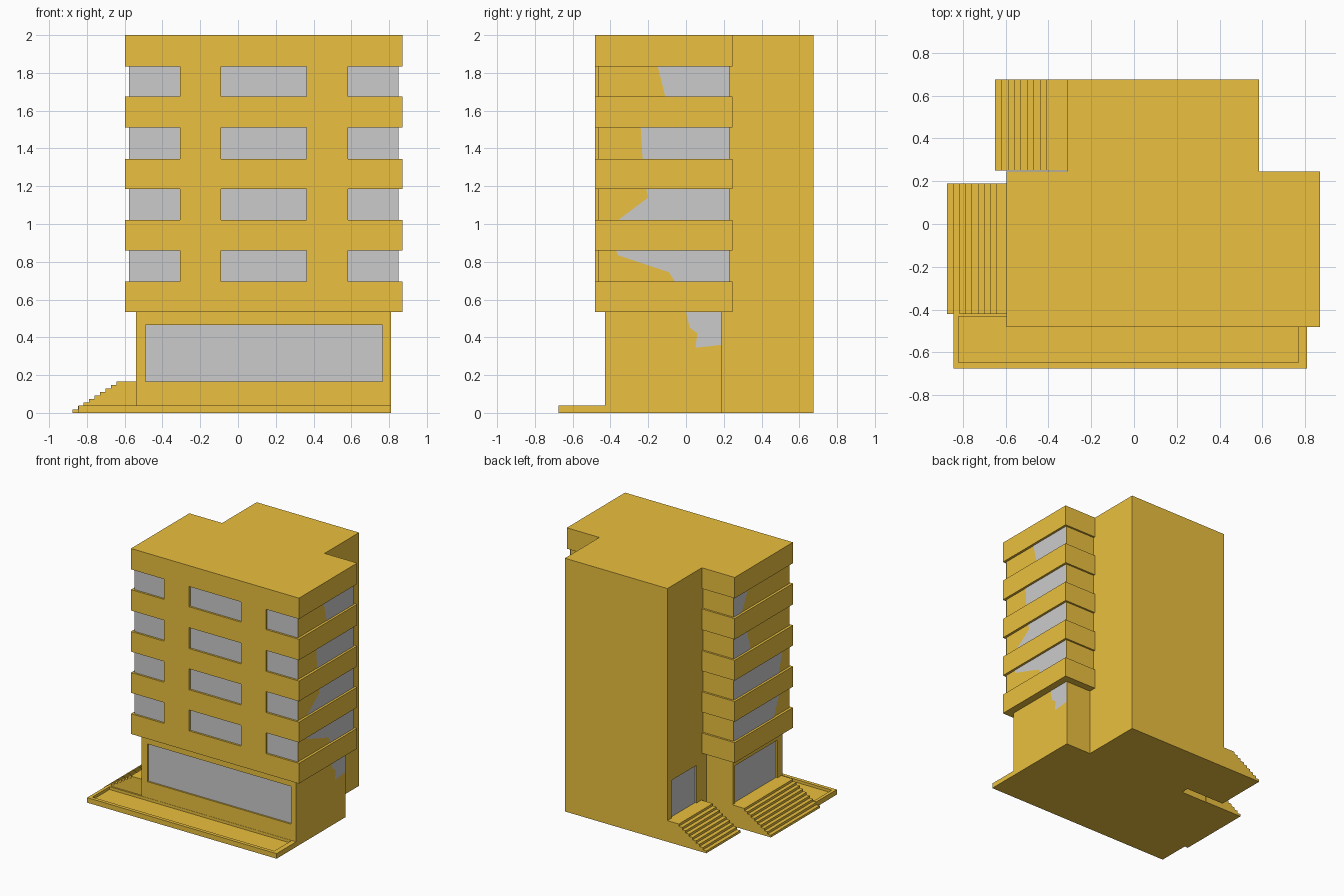
import bpy, bmesh
from mathutils import Vector

if "Cube" in bpy.data.objects:
    bpy.data.objects.remove(bpy.data.objects["Cube"])

ochre = bpy.data.materials.new("ochre_render")
ochre.diffuse_color = (0.83, 0.53, 0.05, 1)
ochre.use_nodes = True
ochre.node_tree.nodes["Principled BSDF"].inputs["Base Color"].default_value = ochre.diffuse_color


def finish(name, bm, mat=None):
    me = bpy.data.meshes.new(name)
    bm.to_mesh(me)
    bm.free()
    ob = bpy.data.objects.new(name, me)
    bpy.context.collection.objects.link(ob)
    if mat:
        me.materials.append(mat)
    return ob


def prism(name, pts, offset, mat=ochre):
    """Extrude a planar outline along an offset vector."""
    bm = bmesh.new()
    f = bm.faces.new([bm.verts.new(p) for p in pts])
    r = bmesh.ops.extrude_face_region(bm, geom=[f])
    vs = [v for v in r["geom"] if isinstance(v, bmesh.types.BMVert)]
    bmesh.ops.translate(bm, verts=vs, vec=offset)
    bmesh.ops.recalc_face_normals(bm, faces=bm.faces)
    return finish(name, bm, mat)


def box(name, x0, x1, y0, y1, z0, z1, mat=ochre):
    return prism(name, [(x0, y0, z0), (x1, y0, z0), (x1, y1, z0), (x0, y1, z0)],
                 (0, 0, z1 - z0), mat)


def cut(ob, *bounds):
    """Carve a box-shaped recess."""
    c = box("cutter", *bounds)
    m = ob.modifiers.new("recess", 'BOOLEAN')
    m.operation, m.solver, m.object = 'DIFFERENCE', 'EXACT', c
    bpy.context.view_layer.objects.active = ob
    bpy.ops.object.modifier_apply(modifier=m.name)
    bpy.data.objects.remove(c)


def pane(name, pts, outward):
    """Single flat sheet of glass facing the given way."""
    bm = bmesh.new()
    f = bm.faces.new([bm.verts.new(p) for p in pts])
    f.normal_update()
    if f.normal.dot(Vector(outward)) < 0:
        f.normal_flip()
    return finish(name, bm)


def front_pane(name, x0, x1, y, z0, z1):
    pane(name, [(x0, y, z0), (x1, y, z0), (x1, y, z1), (x0, y, z1)], (0, -1, 0))


def side_pane(name, x, outline):
    pane(name, [(x, y, z) for y, z in outline], (1 if x > 0 else -1, 0, 0))


# Stair core at the back with a recessed side door
core = box("back_core", -0.31, 0.585, 0.245, 0.675, 0, 2)
cut(core, -0.4, -0.295, 0.31, 0.625, 0.167, 0.465)
side_pane("back_door_glass", -0.297, [(0.31, 0.167), (0.625, 0.167), (0.625, 0.465), (0.31, 0.465)])

# Ground floor with shop front and side entrance recesses
ground = box("ground_floor", -0.54, 0.81, -0.43, 0.187, 0, 0.535)
cut(ground, -0.49, 0.765, -0.5, -0.415, 0.167, 0.465)
cut(ground, -0.6, -0.525, -0.37, 0.16, 0.167, 0.465)
front_pane("shop_front_glass", -0.49, 0.765, -0.417, 0.167, 0.465)
side_pane("entrance_glass", -0.527, [(-0.37, 0.167), (0.16, 0.167), (0.16, 0.465), (-0.37, 0.465)])
side_pane("ground_side_glass", 0.812, [(0, 0.535), (0.02, 0.45), (0.06, 0.42), (0.05, 0.345),
                                       (0.187, 0.36), (0.187, 0.535)])
# Link between ground floor and core
box("ground_link", -0.31, 0.585, 0.187, 0.245, 0, 0.535)

# Projecting floor bands
bands = [(0.535, 0.695), (0.86, 1.02), (1.185, 1.345), (1.51, 1.675), (1.835, 2.0)]
for i, (z0, z1) in enumerate(bands):
    box(f"floor_band_{i + 1}", -0.597, 0.87, -0.482, 0.245, z0, z1)

# Inner edges of the glazed areas on each side, bottom to top of each storey
right_edges = [[(-0.06, 0.695), (-0.09, 0.745), (-0.36, 0.835), (-0.37, 0.86)],
               [(-0.36, 1.02), (-0.2, 1.14), (-0.21, 1.185)],
               [(-0.23, 1.345), (-0.24, 1.51)],
               [(-0.11, 1.675), (-0.15, 1.835)]]
left_edges = [(-0.27, -0.34), (-0.33, -0.38), (0.02, 0.07), (0.13, 0.05)]

# Set-back window storeys, piers and glass
for i in range(4):
    n, z0, z1 = i + 1, bands[i][1], bands[i + 1][0]
    box(f"window_storey_{n}", -0.577, 0.85, -0.465, 0.23, z0, z1)
    box(f"storey_link_{n}", -0.31, 0.585, 0.23, 0.245, z0, z1)
    for side, x0, x1 in (("left", -0.308, -0.09), ("right", 0.362, 0.582)):
        box(f"{side}_pier_{n}", x0, x1, -0.482, -0.465, z0, z1)
    for part, x0, x1 in (("left", -0.577, -0.308), ("middle", -0.09, 0.362), ("right", 0.582, 0.85)):
        front_pane(f"front_window_{part}_{n}", x0, x1, -0.467, z0, z1)
    side_pane(f"right_window_{n}", 0.852, [(0.23, z0)] + right_edges[i] + [(0.23, z1)])
    a, b = left_edges[i]
    side_pane(f"left_window_{n}", -0.579, [(0.23, z0), (a, z0), (b, z1), (0.23, z1)])


# Stairs rising towards +x, nine risers with a landing
def stairs(name, x0, x1, y0, y1, run, steps=9, top=0.167):
    rise = top / steps
    pts = [(x0, y0, 0)]
    for k in range(steps):
        x = x0 + run * k
        pts.append((x, y0, rise * (k + 1)))
        pts.append((x + run if k < steps - 1 else x1, y0, rise * (k + 1)))
    pts.append((x1, y0, 0))
    prism(name, pts, (0, y1 - y0, 0))


stairs("entrance_stairs", -0.875, -0.54, -0.42, 0.19, 0.029)
stairs("back_stairs", -0.65, -0.31, 0.25, 0.675, 0.03)

# Planter tray with a raised rim along the front
tray = box("front_planter", -0.845, 0.81, -0.675, -0.42, 0, 0.04)
cut(tray, -0.82, 0.77, -0.647, -0.432, 0.018, 0.1)
